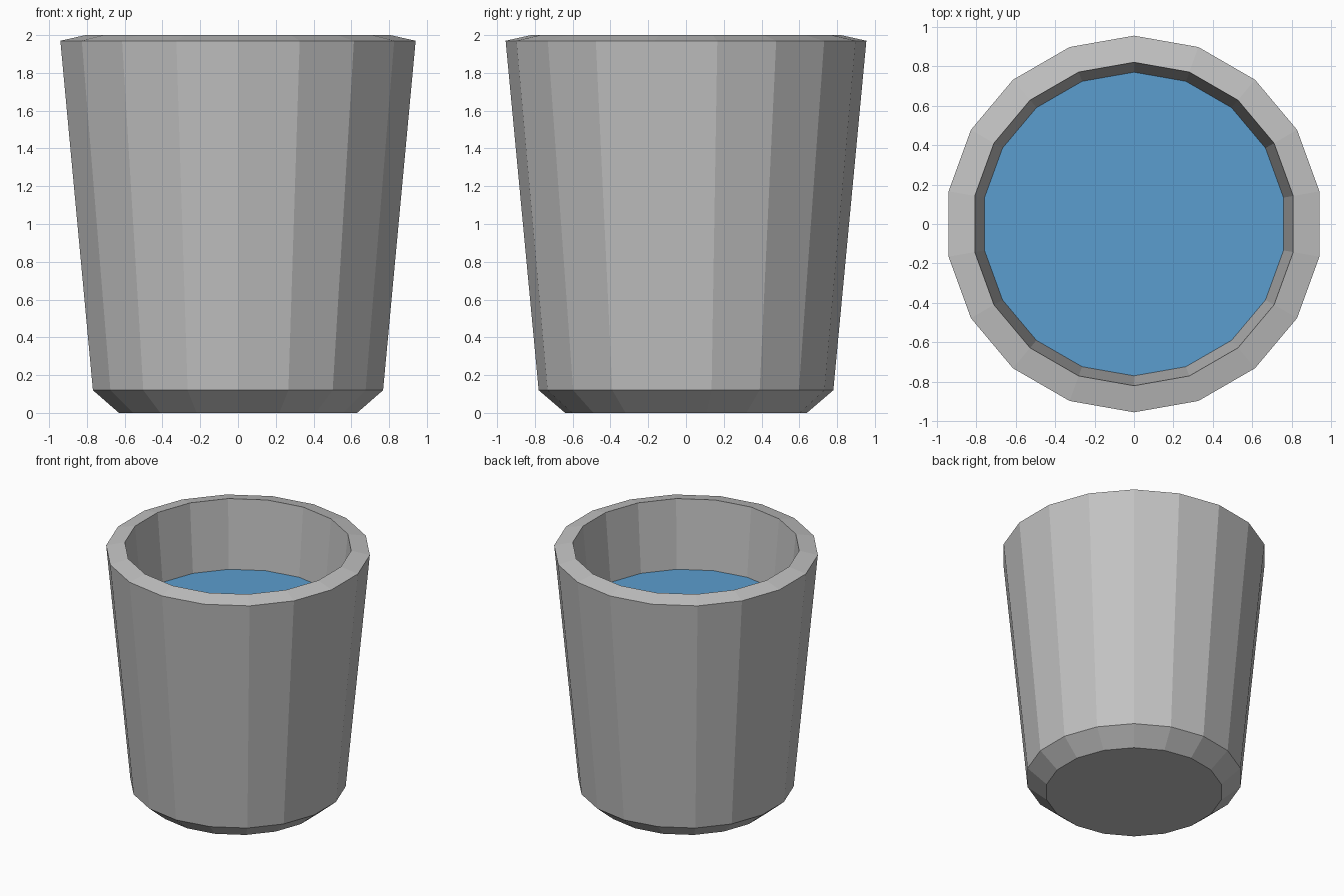
import bpy, bmesh, math

if "Cube" in bpy.data.objects:
    bpy.data.objects.remove(bpy.data.objects["Cube"])

SIDES = 18


def material(name, rgb):
    m = bpy.data.materials.new(name)
    m.diffuse_color = (*rgb, 1)
    m.use_nodes = True
    m.node_tree.nodes["Principled BSDF"].inputs["Base Color"].default_value = m.diffuse_color
    return m


def lathe(name, profile, mat, cap_first=False):
    """Revolve (radius, z) points into flat-sided rings, vertices on the y axis."""
    bm = bmesh.new()
    rings = []
    for r, z in profile:
        rings.append([bm.verts.new((r * math.sin(2 * math.pi * i / SIDES),
                                    -r * math.cos(2 * math.pi * i / SIDES), z))
                      for i in range(SIDES)])
    for a, b in zip(rings, rings[1:]):
        for i in range(SIDES):
            j = (i + 1) % SIDES
            bm.faces.new((a[i], a[j], b[j], b[i]))
    if cap_first:
        cap = rings[0] if len(rings) == 1 else rings[0][::-1]
        bm.faces.new(cap)
    me = bpy.data.meshes.new(name)
    bm.to_mesh(me)
    bm.free()
    me.materials.append(mat)
    ob = bpy.data.objects.new(name, me)
    bpy.context.collection.objects.link(ob)
    return ob


grey = material("cup grey", (0.54, 0.54, 0.54))
blue = material("water blue", (0.105, 0.34, 0.62))

# Cup: chamfered base, tapered wall, sloping rim, inner wall down to the water
lathe("cup", [(0.64, 0.0), (0.78, 0.12), (0.955, 1.97), (0.82, 2.0), (0.77, 1.46)],
      grey, cap_first=True)

# Water surface
lathe("water", [(0.77, 1.46)], blue, cap_first=True)
